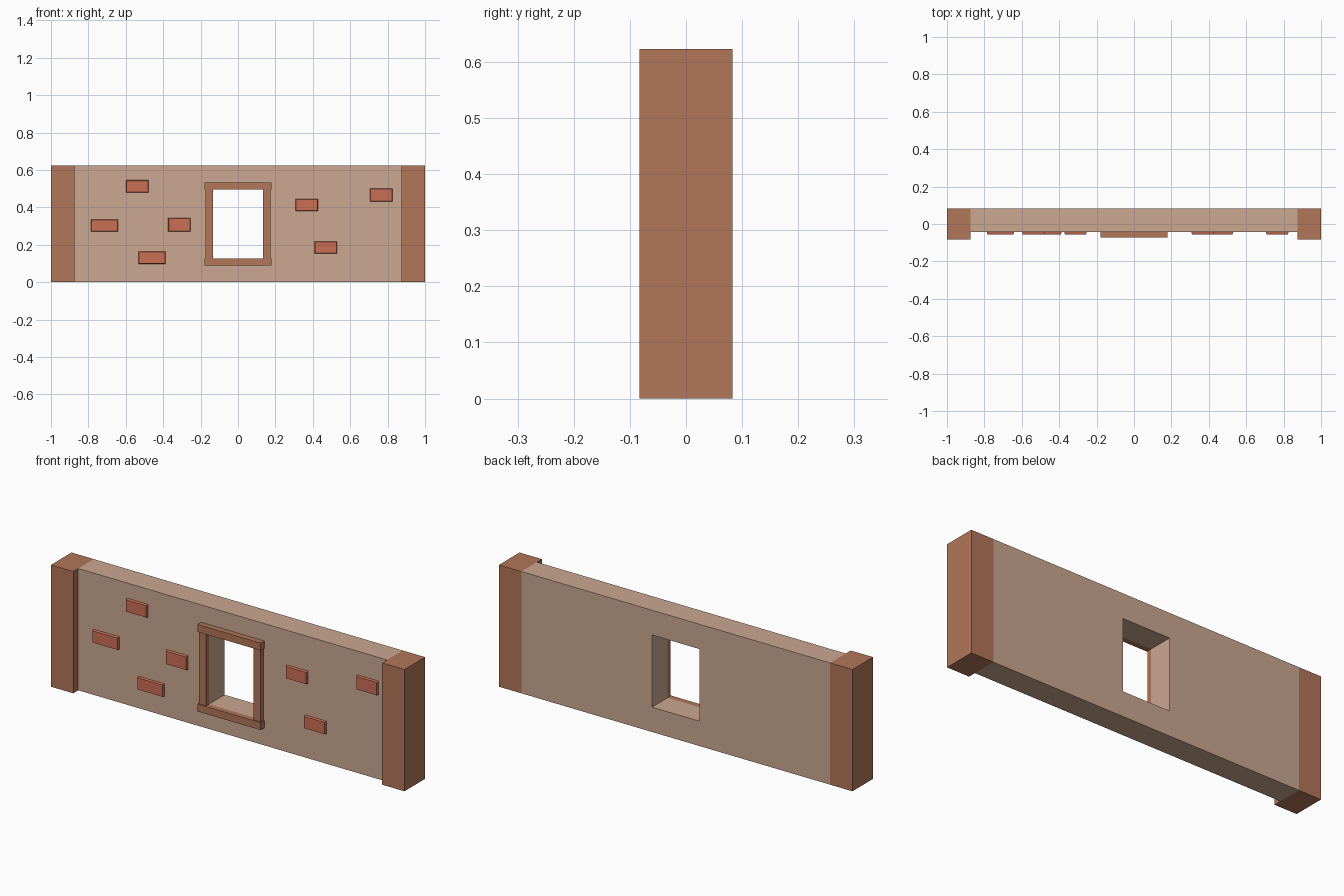
import bpy, bmesh

if "Cube" in bpy.data.objects:
    bpy.data.objects.remove(bpy.data.objects["Cube"])


def srgb(r, g, b):
    def lin(c):
        c /= 255
        return c / 12.92 if c <= 0.04045 else ((c + 0.055) / 1.055) ** 2.4
    return (lin(r), lin(g), lin(b), 1)


def material(name, rgb):
    m = bpy.data.materials.new(name)
    m.diffuse_color = srgb(*rgb)
    m.use_nodes = True
    m.node_tree.nodes["Principled BSDF"].inputs["Base Color"].default_value = m.diffuse_color
    return m


PLASTER = material("tan plaster", (203, 168, 145))
BROWN = material("brown trim", (178, 118, 88))
BRICK = material("red brick", (203, 110, 84))

H = 0.623                      # wall height
BACK, FRONT = 0.083, -0.043    # wall surfaces in y
PX = 0.874                     # inner edge of the end pillars


def finish(bm, name, mat):
    bmesh.ops.recalc_face_normals(bm, faces=bm.faces)
    me = bpy.data.meshes.new(name)
    bm.to_mesh(me)
    bm.free()
    me.materials.append(mat)
    ob = bpy.data.objects.new(name, me)
    bpy.context.collection.objects.link(ob)
    return ob


def box(name, mat, x0, x1, y0, y1, z0, z1, taper=0.0):
    """Box between two corners; taper shrinks the front (-y) face."""
    bm = bmesh.new()
    bmesh.ops.create_cube(bm, size=1)
    for v in bm.verts:
        t = taper if v.co.y < 0 else 0
        v.co = (x1 - t if v.co.x > 0 else x0 + t,
                y1 if v.co.y > 0 else y0,
                z1 - t if v.co.z > 0 else z0 + t)
    return finish(bm, name, mat)


def ring_wall(name, mat, outer, inner, y0, y1):
    """Slab with a rectangular hole, made of four joined sides."""
    def corners(r, y):
        x0, x1, z0, z1 = r
        return [bm.verts.new((x, y, z))
                for x, z in ((x0, z0), (x1, z0), (x1, z1), (x0, z1))]
    bm = bmesh.new()
    # loop around the cross-section: front out, front in, back in, back out
    loops = [corners(outer, y0), corners(inner, y0),
             corners(inner, y1), corners(outer, y1)]
    for k in range(4):
        a, b = loops[k], loops[(k + 1) % 4]
        for i in range(4):
            j = (i + 1) % 4
            bm.faces.new((a[i], a[j], b[j], b[i]))
    return finish(bm, name, mat)


# Main wall with the window opening
WX, WZ0, WZ1 = 0.134, 0.127, 0.496
ring_wall("wall", PLASTER, (-PX, PX, 0, H), (-WX, WX, WZ0, WZ1), FRONT, BACK)

# End pillars and window frame posts, mirrored left and right
for side, s in (("left", -1), ("right", 1)):
    xs = sorted((s * PX, s * 1.0))
    box(f"{side}_pillar", BROWN, *xs, -0.083, BACK, 0, H)
    xs = sorted((s * WX, s * 0.174))
    box(f"{side}_window_post", BROWN, *xs, -0.066, FRONT, WZ0, WZ1)

# Window lintel and sill
for name, z0, z1 in (("window_lintel", WZ1, 0.534), ("window_sill", 0.089, WZ0)):
    box(name, BROWN, -0.179, 0.179, -0.072, FRONT, z0, z1)

# Scattered bricks standing out of the plaster: centre x, centre z, width, height
bricks = [(-0.538, 0.512, 0.12, 0.066), (-0.714, 0.303, 0.146, 0.066),
          (-0.313, 0.307, 0.12, 0.072), (-0.460, 0.131, 0.146, 0.066),
          (0.367, 0.413, 0.12, 0.066), (0.470, 0.185, 0.12, 0.066),
          (0.766, 0.466, 0.12, 0.072)]
for i, (x, z, w, h) in enumerate(bricks, 1):
    box(f"brick_{i}", BRICK, x - w / 2, x + w / 2, -0.055, FRONT,
        z - h / 2, z + h / 2, taper=0.003)
